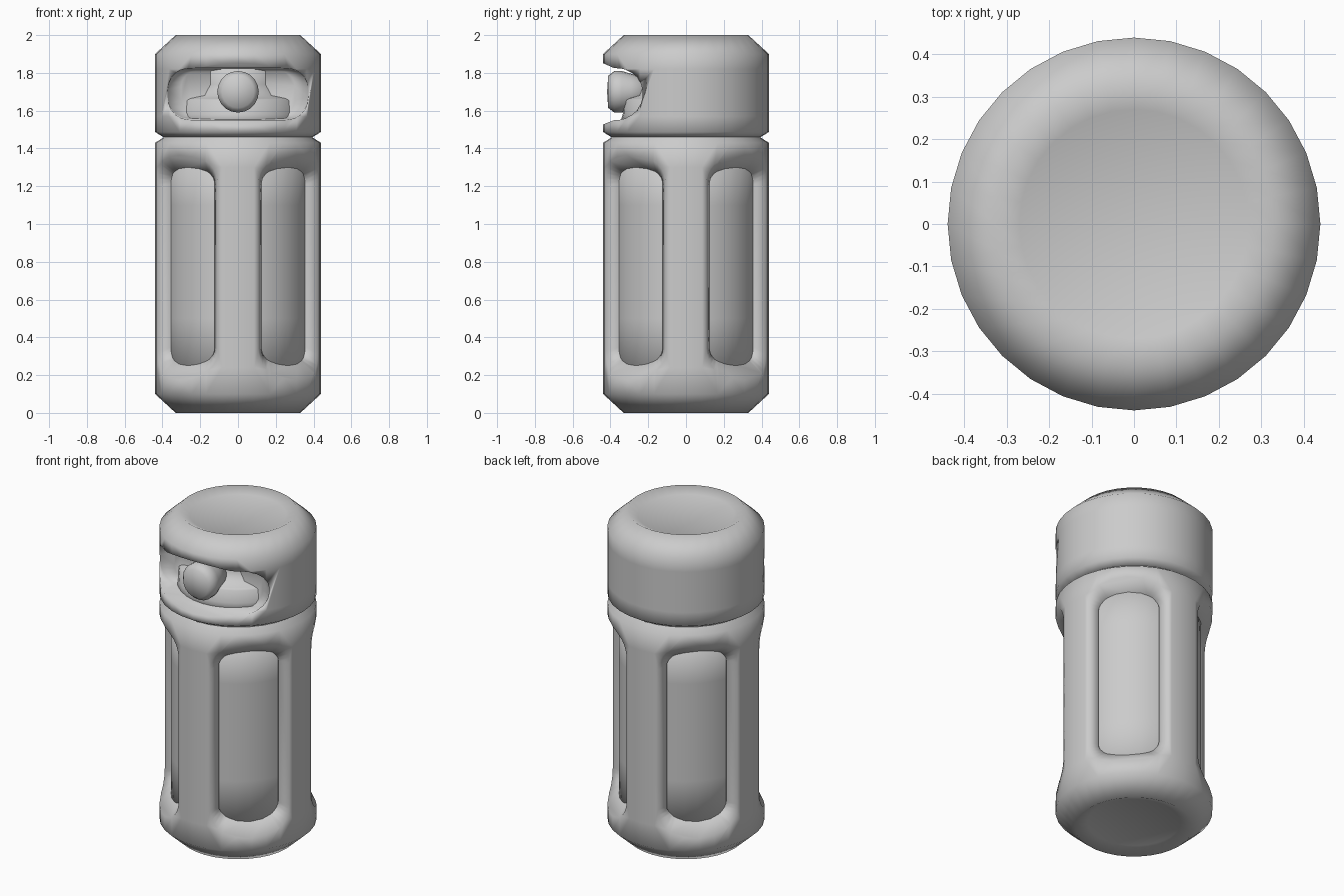
import bpy, bmesh, math

if "Cube" in bpy.data.objects:
    bpy.data.objects.remove(bpy.data.objects["Cube"], do_unlink=True)

# Single plain grey finish
grey = bpy.data.materials.new("plain_grey")
grey.use_nodes = True
colour = (0.6, 0.6, 0.6, 1.0)
grey.diffuse_color = colour
for node in grey.node_tree.nodes:
    if node.type == "BSDF_PRINCIPLED":
        node.inputs["Base Color"].default_value = colour


def finish(name, bm):
    """Clean up, smooth and link a mesh as a named object."""
    bmesh.ops.remove_doubles(bm, verts=bm.verts, dist=0.0001)
    bmesh.ops.recalc_face_normals(bm, faces=bm.faces)
    for face in bm.faces:
        face.smooth = True
    mesh = bpy.data.meshes.new(name)
    bm.to_mesh(mesh)
    bm.free()
    mesh.materials.append(grey)
    obj = bpy.data.objects.new(name, mesh)
    bpy.context.collection.objects.link(obj)
    return obj


def bridge(bm, rings):
    """Join consecutive closed rings of vertices with quads."""
    for low, high in zip(rings, rings[1:]):
        n = len(low)
        for i in range(n):
            j = (i + 1) % n
            bm.faces.new((low[i], low[j], high[j], high[i]))


def lathe(name, profile, place, sides=32):
    """Revolve (radius, height) points; place maps local x, y, height."""
    bm = bmesh.new()
    rings = []
    for r, h in profile:
        ring = []
        for i in range(sides):
            a = math.tau * i / sides
            ring.append(bm.verts.new(place(r * math.cos(a), r * math.sin(a), h)))
        rings.append(ring)
    bridge(bm, rings)
    return finish(name, bm)


def upright(x, y, h):
    return (x, y, h)


def rounded_cutter(name, azimuth, levels):
    """Loft of rounded rectangles: (distance, half width, bottom, top, corner)."""
    out = (math.cos(azimuth), math.sin(azimuth))
    steps = 5
    bm = bmesh.new()
    rings = []
    for d, hw, z0, z1, rad in levels:
        corners = [(hw - rad, z1 - rad), (rad - hw, z1 - rad),
                   (rad - hw, z0 + rad), (hw - rad, z0 + rad)]
        ring = []
        for quarter, (cu, cz) in enumerate(corners):
            for s in range(steps + 1):
                a = (quarter + s / steps) * math.pi / 2
                u, z = cu + rad * math.cos(a), cz + rad * math.sin(a)
                ring.append(bm.verts.new((out[0] * d - out[1] * u,
                                          out[1] * d + out[0] * u, z)))
        rings.append(ring)
    bridge(bm, rings)
    bm.faces.new(rings[0])
    bm.faces.new(rings[-1])
    obj = finish(name, bm)
    obj.hide_render = True
    return obj


def carve(target, cutter):
    mod = target.modifiers.new("carve", "BOOLEAN")
    mod.operation = "DIFFERENCE"
    mod.solver = "EXACT"
    mod.object = cutter
    bpy.context.view_layer.objects.active = target
    bpy.ops.object.modifier_apply(modifier=mod.name)
    bpy.data.objects.remove(cutter, do_unlink=True)


R = 0.439

# Body shell with dished foot, chamfer and neck groove
body = lathe("body", [(0, 0.03), (0.26, 0.03), (0.33, 0), (R, 0.1), (R, 0.24),
                      (R, 0.5), (R, 0.8), (R, 1.1), (R, 1.3), (R, 1.43),
                      (0.395, 1.458), (0.385, 1.5), (0, 1.5)], upright)

# Four long diagonal windows with sloping rims
for k in range(4):
    carve(body, rounded_cutter("window_cutter", math.radians(45 + 90 * k), [
        (0.46, 0.370, 0.15, 1.385, 0.17),
        (0.345, 0.170, 0.285, 1.27, 0.06),
        (0.30, 0.168, 0.285, 1.27, 0.06)]))

# Inner tube seen through the windows
lathe("inner_tube", [(0, 0.15), (0.375, 0.15), (0.375, 0.5), (0.375, 0.8),
                     (0.375, 1.1), (0.375, 1.4), (0, 1.4)], upright)

# Lid with dished top
lid = lathe("lid", [(0, 1.46), (0.395, 1.46), (R, 1.487), (R, 1.57), (R, 1.82),
                    (R, 1.9), (0.33, 2), (0.27, 1.97), (0, 1.97)], upright)

# Wide front opening in the lid
carve(lid, rounded_cutter("opening_cutter", -math.pi / 2, [
    (0.47, 0.42, 1.515, 1.865, 0.12),
    (0.38, 0.385, 1.55, 1.825, 0.12),
    (0.225, 0.372, 1.56, 1.82, 0.11),
    (0.19, 0.30, 1.575, 1.81, 0.08)]))

# Inner neck with a raised ledge behind the button
lathe("inner_neck", [(0, 1.52), (0.35, 1.53), (0.335, 1.58), (0.33, 1.655),
                     (0.315, 1.665), (0.26, 1.68), (0.24, 1.74), (0.24, 1.85),
                     (0, 1.85)], upright)

# Rounded push button facing forward
lathe("button", [(0, -0.418), (0.085, -0.412), (0.11, -0.38), (0.11, -0.34),
                 (0.095, -0.29), (0.08, -0.2), (0, -0.2)],
      lambda x, y, h: (x, h, y + 1.7), sides=20)
